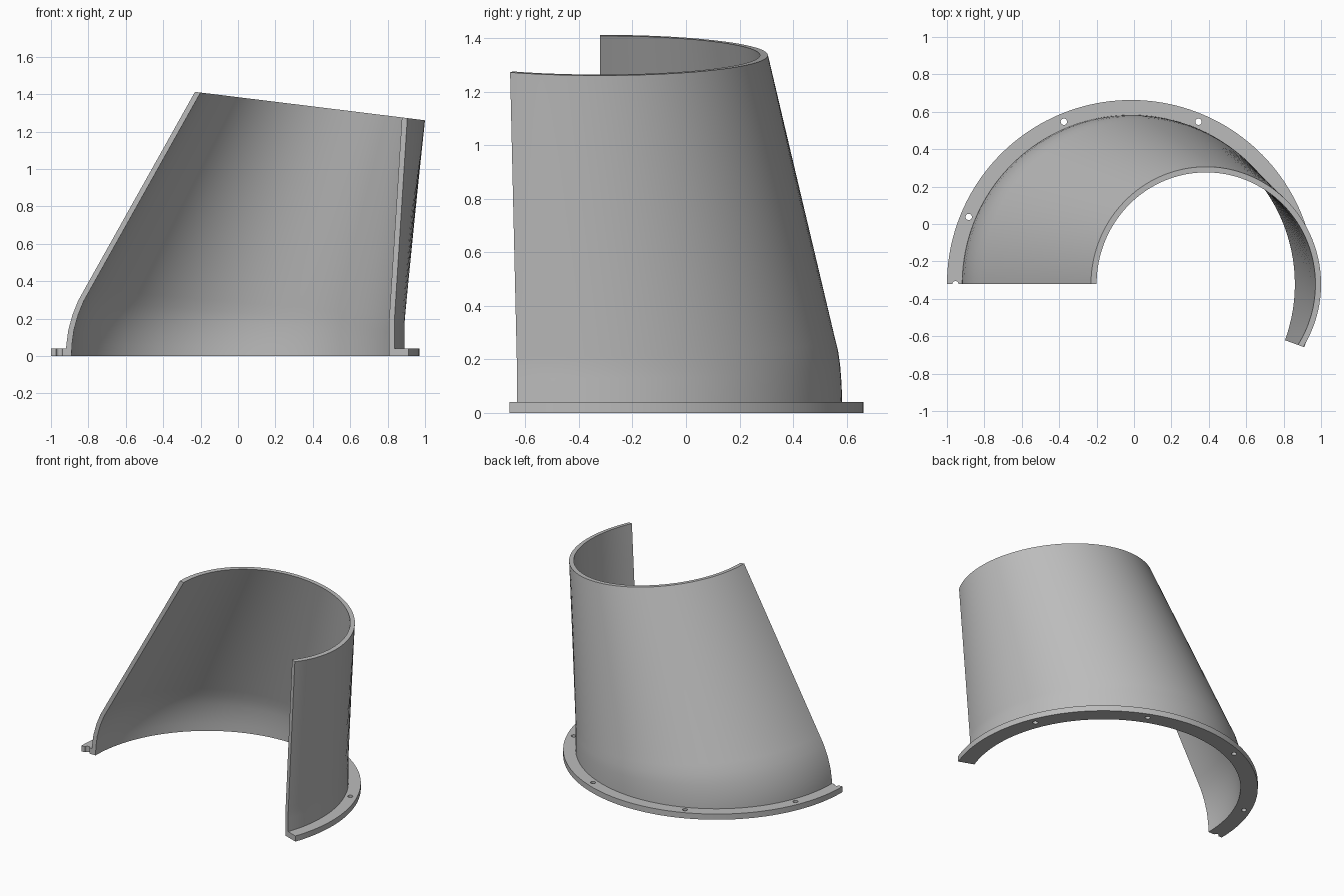
import bpy
import bmesh
from math import atan2, asin, sin, cos, radians, hypot, pi

if "Cube" in bpy.data.objects:
    bpy.data.objects.remove(bpy.data.objects["Cube"])

AXIS_X, AXIS_Y = -0.015, -0.322   # axis of the base circle
END = radians(20)                 # the arc runs from -20 to 180 degrees
WALL = 0.03
SEGMENTS = 96

grey = bpy.data.materials.new("plain_grey")
grey.use_nodes = True
colour = (0.5, 0.5, 0.5, 1)
grey.diffuse_color = colour
grey.node_tree.nodes["Principled BSDF"].inputs["Base Color"].default_value = colour


def ring(left, right, depth, inset):
    """Tilted arc between two side points, ending on the radial cut plane."""
    (lx, lz), (rx, rz) = left, right
    cx, cz = (lx + rx) / 2, (lz + rz) / 2
    half, rise = (rx - lx) / 2, (rz - lz) / 2
    a, b = half - inset, depth - inset
    reach = hypot(b * cos(END), a * sin(END))
    phase = atan2(a * sin(END), b * cos(END))
    start = -phase - asin((cx - AXIS_X) * sin(END) / reach)
    points = []
    for i in range(SEGMENTS + 1):
        t = start + (pi - start) * i / SEGMENTS
        points.append((cx + a * cos(t), AXIS_Y + b * sin(t),
                       cz + rise * cos(t) * a / half))
    return points


def loop_solid(name, rings):
    """Skin a closed loop of arcs and cap both ends."""
    bm = bmesh.new()
    rows = [[bm.verts.new(p) for p in r] for r in rings]
    for r, s in zip(rows, rows[1:] + rows[:1]):
        for i in range(SEGMENTS):
            bm.faces.new((r[i], r[i + 1], s[i + 1], s[i]))
    # End caps as strips between matching outer and inner arcs
    n = len(rows)
    for k in (0, SEGMENTS):
        for j in range(n // 2 - 1):
            bm.faces.new((rows[j][k], rows[j + 1][k],
                          rows[n - 2 - j][k], rows[n - 1 - j][k]))
    bmesh.ops.recalc_face_normals(bm, faces=bm.faces)
    mesh = bpy.data.meshes.new(name)
    bm.to_mesh(mesh)
    bm.free()
    obj = bpy.data.objects.new(name, mesh)
    mesh.materials.append(grey)
    bpy.context.collection.objects.link(obj)
    return obj


def smooth(obj):
    bpy.ops.object.select_all(action='DESELECT')
    obj.select_set(True)
    bpy.context.view_layer.objects.active = obj
    bpy.ops.object.shade_smooth_by_angle(angle=radians(30))


# Leaning shell: left point, right point and depth of each section
sections = [
    ((-0.92, 0), (0.89, 0), 0.905),
    ((-0.918, 0.06), (0.89, 0.04), 0.905),
    ((-0.907, 0.14), (0.89, 0.08), 0.903),
    ((-0.885, 0.22), (0.89, 0.13), 0.898),
    ((-0.855, 0.295), (0.89, 0.17), 0.89),
    ((-0.82, 0.358), (0.893, 0.21), 0.877),
    ((-0.23, 1.412), (1.0, 1.26), 0.628),
]
outer = [ring(*s, 0) for s in sections]
inner = [ring(*s, WALL) for s in sections]
shell = loop_solid("leaning_shell", outer + inner[::-1])
smooth(shell)


# Base flange
def flat_arc(radius, z):
    return ring((AXIS_X - radius, z), (AXIS_X + radius, z), radius, 0)


flange = loop_solid("base_flange", [flat_arc(0.985, 0), flat_arc(0.985, 0.04),
                                    flat_arc(0.885, 0.04), flat_arc(0.885, 0)])

# Bolt holes, with a half hole at the left end
bm = bmesh.new()
for degrees in (22.5, 67.5, 112.5, 157.5, 180):
    t = radians(degrees)
    made = bmesh.ops.create_cone(bm, cap_ends=True, segments=20, radius1=0.017,
                                 radius2=0.017, depth=0.2)
    bmesh.ops.translate(bm, verts=made["verts"], vec=(
        AXIS_X + 0.94 * cos(t), AXIS_Y + 0.94 * sin(t), 0.02))
mesh = bpy.data.meshes.new("hole_cutter")
bm.to_mesh(mesh)
bm.free()
mesh.materials.append(grey)
cutter = bpy.data.objects.new("hole_cutter", mesh)
bpy.context.collection.objects.link(cutter)
cut = flange.modifiers.new("bolt_holes", 'BOOLEAN')
cut.operation = 'DIFFERENCE'
cut.solver = 'EXACT'
cut.object = cutter
bpy.ops.object.select_all(action='DESELECT')
flange.select_set(True)
bpy.context.view_layer.objects.active = flange
bpy.ops.object.modifier_apply(modifier=cut.name)
bpy.data.objects.remove(cutter)
smooth(flange)
